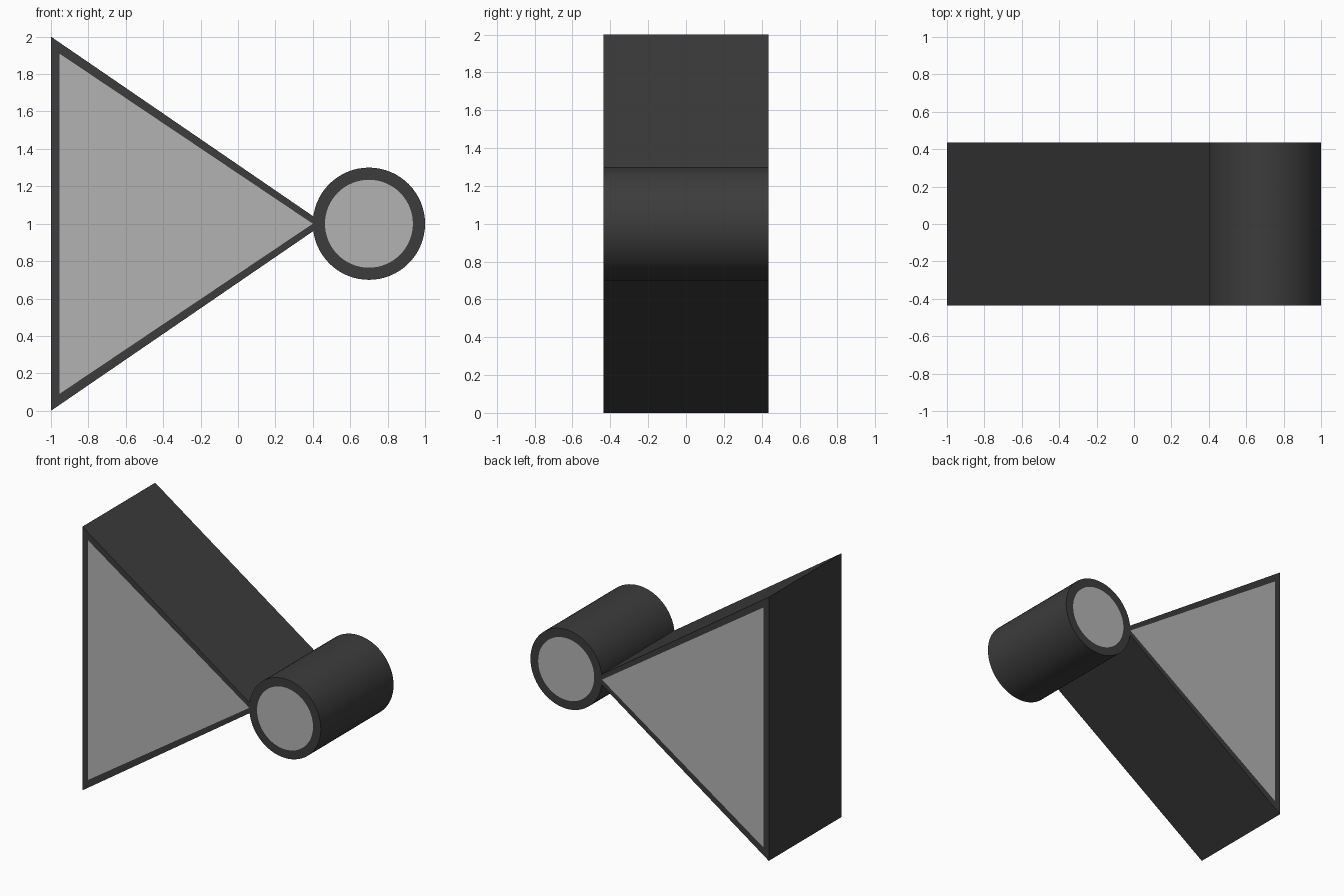
import bpy, bmesh, math
from mathutils import Vector

if "Cube" in bpy.data.objects:
    bpy.data.objects.remove(bpy.data.objects["Cube"])

HALF = 0.436  # half depth along y


def material(name, value):
    m = bpy.data.materials.new(name)
    m.diffuse_color = (value, value, value, 1)
    m.use_nodes = True
    m.node_tree.nodes["Principled BSDF"].inputs["Base Color"].default_value = m.diffuse_color
    return m


DARK = material("dark_shell", 0.045)
GREY = material("grey_panel", 0.45)


def panelled_prism(name, outer, inner):
    """Extruded outline whose two ends carry a flush inner panel."""
    bm = bmesh.new()
    n = len(outer)
    ends = []
    for y in (-HALF, HALF):
        o = [bm.verts.new((x, y, z)) for x, z in outer]
        i = [bm.verts.new((x, y, z)) for x, z in inner]
        bm.faces.new(i).material_index = 1
        for k in range(n):
            j = (k + 1) % n
            bm.faces.new((o[k], o[j], i[j], i[k]))
        ends.append(o)
    for k in range(n):
        j = (k + 1) % n
        bm.faces.new((ends[0][k], ends[0][j], ends[1][j], ends[1][k]))
    bmesh.ops.recalc_face_normals(bm, faces=bm.faces)
    me = bpy.data.meshes.new(name)
    bm.to_mesh(me)
    bm.free()
    me.materials.append(DARK)
    me.materials.append(GREY)
    ob = bpy.data.objects.new(name, me)
    bpy.context.collection.objects.link(ob)
    return ob


def circle(r, n=64):
    return [(0.7 + r * math.cos(math.tau * k / n), 1 + r * math.sin(math.tau * k / n))
            for k in range(n)]


# Triangular body, its tip tucked into the drum rim
panelled_prism("triangle_body",
               [(-1, 0), (0.46, 1), (-1, 2)],
               [(-0.955, 0.09), (0.4, 1), (-0.955, 1.91)])

# Round drum at the tip
drum = panelled_prism("round_drum", circle(0.3), circle(0.235))
bpy.context.view_layer.objects.active = drum
drum.select_set(True)
bpy.ops.object.shade_smooth_by_angle(angle=math.radians(30))
